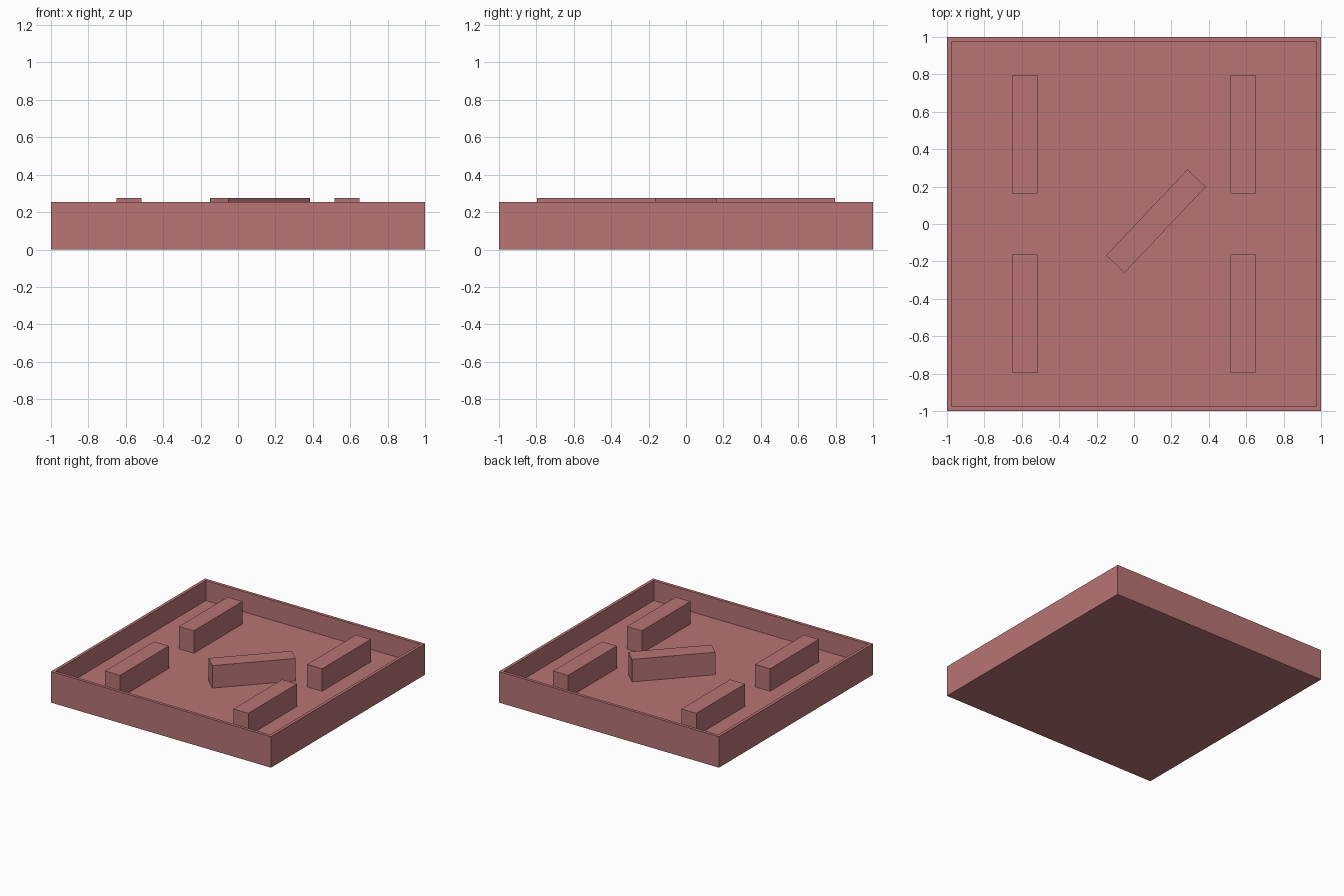
import bpy, bmesh, math
from mathutils import Matrix, Vector

if "Cube" in bpy.data.objects:
    bpy.data.objects.remove(bpy.data.objects["Cube"])

OUTER, INNER = 1.0, 0.965          # half widths of the tray
RIM, FLOOR, BAR_TOP = 0.255, 0.09, 0.275

red = bpy.data.materials.new("dusty red")
red.diffuse_color = (0.48, 0.175, 0.175, 1)
red.use_nodes = True
red.node_tree.nodes["Principled BSDF"].inputs["Base Color"].default_value = red.diffuse_color


def finish(bm, name):
    mesh = bpy.data.meshes.new(name)
    bm.to_mesh(mesh)
    bm.free()
    mesh.materials.append(red)
    obj = bpy.data.objects.new(name, mesh)
    bpy.context.collection.objects.link(obj)
    return obj


def box(bm, size, centre, angle=0.0):
    m = (Matrix.Translation(centre) @ Matrix.Rotation(angle, 4, 'Z')
         @ Matrix.Diagonal((*size, 1)))
    bmesh.ops.create_cube(bm, size=1, matrix=m)


# Tray: a box whose top face is inset and pushed down to the floor
bm = bmesh.new()
box(bm, (2 * OUTER, 2 * OUTER, RIM), (0, 0, RIM / 2))
bm.normal_update()
top = max(bm.faces, key=lambda f: f.normal.z)
bmesh.ops.inset_region(bm, faces=[top], thickness=OUTER - INNER)
ext = bmesh.ops.extrude_face_region(bm, geom=[top])
verts = [v for v in ext["geom"] if isinstance(v, bmesh.types.BMVert)]
bmesh.ops.translate(bm, verts=verts, vec=Vector((0, 0, FLOOR - RIM)))
if top.is_valid:
    bmesh.ops.delete(bm, geom=[top], context='FACES_ONLY')
bmesh.ops.recalc_face_normals(bm, faces=bm.faces)
finish(bm, "tray")

# Raised bars standing on the tray floor
height = BAR_TOP - FLOOR
mid_z = FLOOR + height / 2
bars = [("side_bar", sx * 0.583, sy * 0.479, 90) for sx in (-1, 1) for sy in (-1, 1)]
bars.append(("slanted_bar", 0.1175, 0.0155, 46.6))
for name, x, y, degrees in bars:
    bm = bmesh.new()
    box(bm, (0.633, 0.135, height), (x, y, mid_z), math.radians(degrees))
    finish(bm, name)
